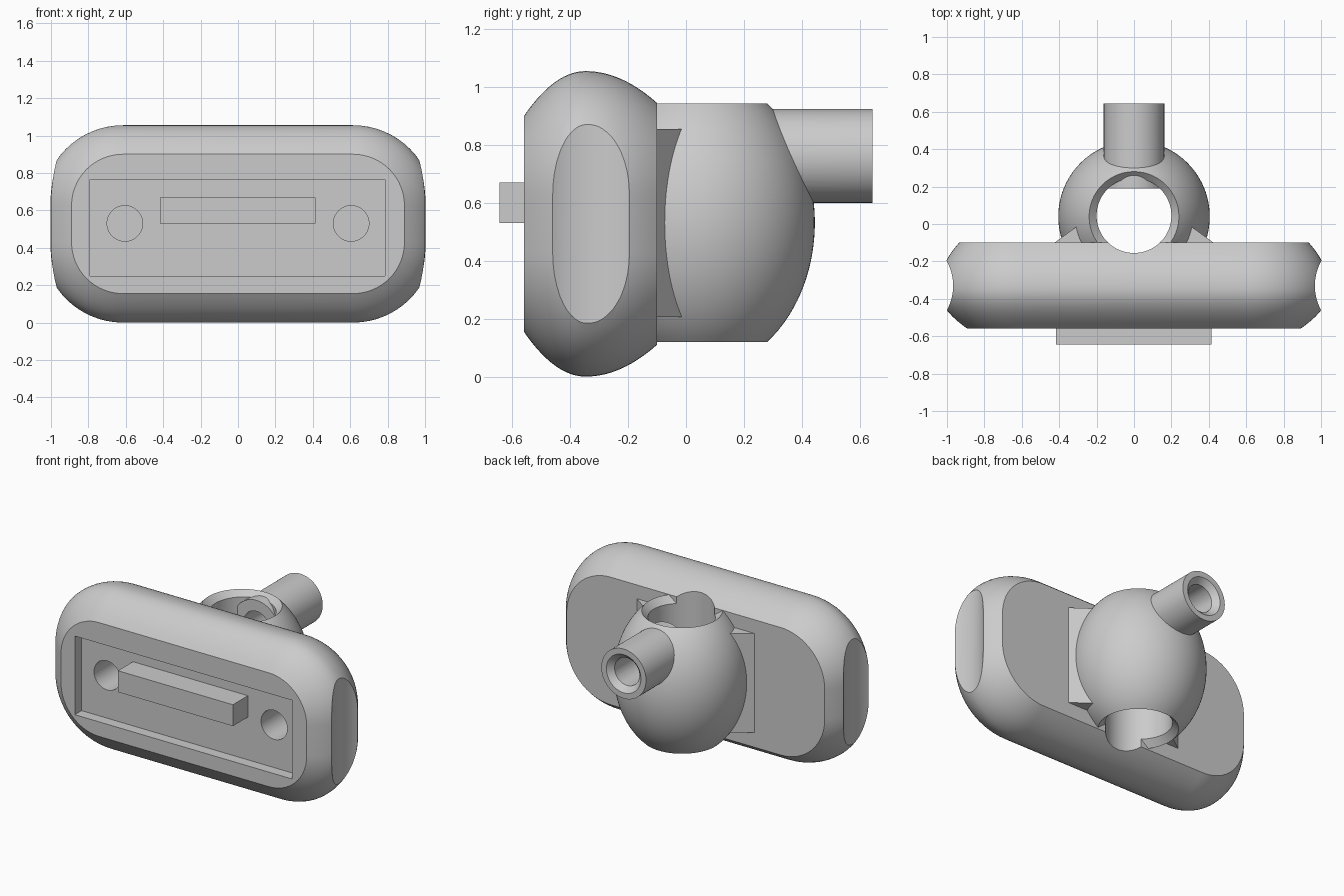
import bpy, bmesh
from math import sin, cos, pi, sqrt, radians
from mathutils import Matrix, Vector

if "Cube" in bpy.data.objects:
    bpy.data.objects.remove(bpy.data.objects["Cube"])

CZ = 0.5275      # mid height of the body
BY = 0.04        # y of the ball axis


def finish(name, bm):
    bmesh.ops.recalc_face_normals(bm, faces=bm.faces)
    me = bpy.data.meshes.new(name)
    bm.to_mesh(me)
    bm.free()
    ob = bpy.data.objects.new(name, me)
    bpy.context.collection.objects.link(ob)
    return ob


def loft(name, rings, loop=False):
    """Skin a list of closed rings; cap the ends or join them in a loop."""
    bm = bmesh.new()
    vs = [[bm.verts.new(p) for p in r] for r in rings]
    n = len(vs[0])
    pairs = list(zip(vs, vs[1:])) + ([(vs[-1], vs[0])] if loop else [])
    for a, b in pairs:
        for i in range(n):
            j = (i + 1) % n
            bm.faces.new((a[i], a[j], b[j], b[i]))
    if not loop:
        bm.faces.new(vs[0])
        bm.faces.new(vs[-1])
    return finish(name, bm)


def box(name, x, y, z):
    return loft(name, [[(x[0], v, z[0]), (x[1], v, z[0]), (x[1], v, z[1]), (x[0], v, z[1])] for v in y])


def cyl(name, start, end, r1, r2=None, seg=80):
    a, b = Vector(start), Vector(end)
    bm = bmesh.new()
    m = Matrix.Translation((a + b) / 2) @ (b - a).to_track_quat('Z', 'Y').to_matrix().to_4x4()
    bmesh.ops.create_cone(bm, cap_ends=True, segments=seg, radius1=r1,
                          radius2=r1 if r2 is None else r2, depth=(b - a).length, matrix=m)
    return finish(name, bm)


def combine(ob, other, op):
    mod = ob.modifiers.new(op, 'BOOLEAN')
    mod.operation, mod.solver, mod.object = op, 'EXACT', other
    bpy.context.view_layer.objects.active = ob
    bpy.ops.object.modifier_apply(modifier=mod.name)
    bpy.data.objects.remove(other)


def body_ring(y, inset):
    r, pts = 0.43 - inset, []
    for k, (sx, sz) in enumerate([(1, 1), (-1, 1), (-1, -1), (1, -1)]):
        for i in range(17):
            a = (k + i / 16) * pi / 2
            pts.append((sx * 0.615 + r * cos(a), y, CZ + sz * 0.0975 + r * sin(a)))
    return pts


# Pillow-shaped body: rounded rectangle with a parabolic edge in depth
N = 14
profile = [(-0.347 - 0.213 * (1 - i / N), 0.155 * (1 - i / N) ** 2) for i in range(N)]
profile += [(-0.347 + 0.247 * i / N, 0.11 * (i / N) ** 2) for i in range(N + 1)]
housing = loft("housing", [body_ring(y, d) for y, d in profile])

# Concave finger grooves on both ends, front pocket and screw holes
for s in (-1, 1):
    combine(housing, cyl("groove", (s * 1.237, -0.33, -0.3), (s * 1.237, -0.33, 1.4), 0.27, seg=128), 'DIFFERENCE')
combine(housing, box("pocket", (-0.79, 0.785), (-0.7, -0.49), (0.25, 0.765)), 'DIFFERENCE')
for s in (-1, 1):
    combine(housing, cyl("screw_hole", (s * 0.605, -0.7, 0.53), (s * 0.605, -0.25, 0.53), 0.095, seg=64), 'DIFFERENCE')

# Ball: truncated ellipsoid of revolution with chamfered openings
H = 0.4125
prof = [(0.15, -H + 0.09)]
for i in range(41):
    t = -H + 2 * H * i / 40
    prof.append((0.405 * sqrt(1 - (t / 0.512) ** 2), t))
prof.append((0.15, H - 0.09))
S = 96
ball = loft("ball", [[(r * cos(2 * pi * i / S), BY + r * sin(2 * pi * i / S), CZ + 0.004 + t)
                      for i in range(S)] for r, t in prof], loop=True)
combine(housing, ball, 'UNION')

# Sloped bracket between body and ball
plan = [(-0.425, -0.1), (-0.20, 0.064), (0.20, 0.064), (0.425, -0.1), (0.40, -0.2), (-0.40, -0.2)]
combine(housing, loft("bracket", [[(x, y, z) for x, y in plan] for z in (0.205, 0.855)]), 'UNION')

# Vertical bore through the ball and the back of the body
combine(housing, cyl("bore", (0, BY + 0.005, -0.3), (0, BY + 0.005, 1.4), 0.2, seg=96), 'DIFFERENCE')

# Rear tube, poking into the bore, drilled and chamfered
TZ = 0.762
combine(housing, cyl("tube", (0, 0.19, TZ), (0, 0.645, TZ), 0.162), 'UNION')
combine(housing, cyl("tube_hole", (0, 0.1, TZ), (0, 0.8, TZ), 0.09, seg=64), 'DIFFERENCE')
combine(housing, cyl("tube_chamfer", (0, 0.605, TZ), (0, 0.655, TZ), 0.085, 0.135, seg=64), 'DIFFERENCE')

# Connector bar standing in the pocket
combine(housing, box("connector_bar", (-0.418, 0.415), (-0.645, -0.45), (0.53, 0.67)), 'UNION')

bpy.ops.object.select_all(action='DESELECT')
housing.select_set(True)
bpy.context.view_layer.objects.active = housing
bpy.ops.object.shade_smooth_by_angle(angle=radians(25))
